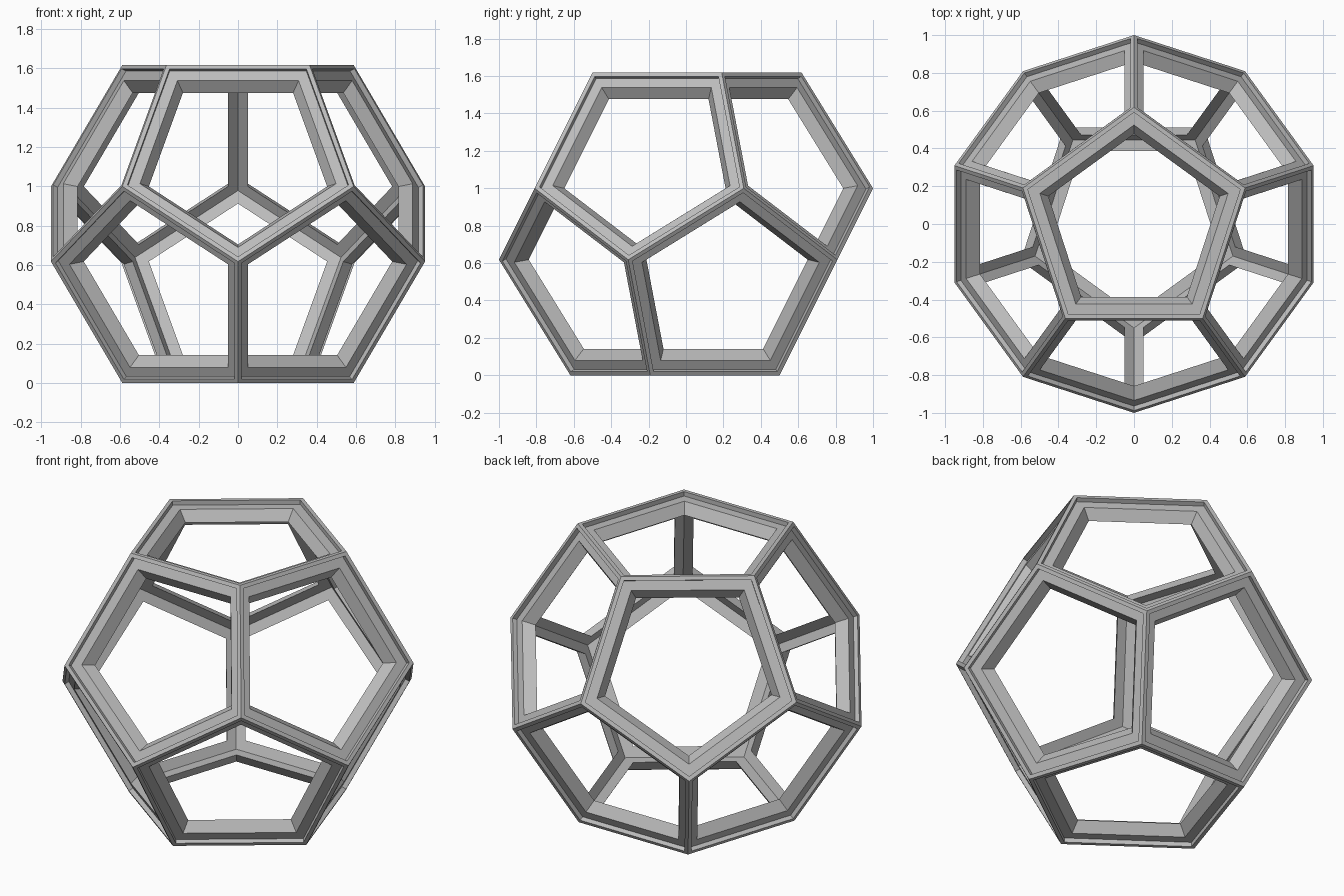
import bpy, bmesh, math
from mathutils import Matrix, Vector

cube = bpy.data.objects.get("Cube")
if cube:
    bpy.data.objects.remove(cube, do_unlink=True)

# One grey for the whole frame
grey = bpy.data.materials.new("grey")
grey.use_nodes = True
colour = (0.5, 0.5, 0.5, 1)
grey.diffuse_color = colour
grey.node_tree.nodes["Principled BSDF"].inputs["Base Color"].default_value = colour

# Pentagon face: distance from the body centre, and from face centre to edge
GOLDEN = (1 + math.sqrt(5)) / 2
DIST = GOLDEN / 2
APOTHEM = 0.5
DEPTH = 0.0885
inner = DIST - DEPTH

# Rim section as (apothem, height): raised lip, step, flat, opening wall, inside
PROFILE = [
    (APOTHEM, DIST),
    (0.478, DIST),
    (0.478, DIST - 0.0266),
    (0.424, DIST - 0.0266),
    (0.3855, inner),
    (APOTHEM * inner / DIST, inner),
]


def add_rim(bm, turn):
    """Sweep the rim section round one pentagon."""
    rings = []
    for apothem, height in PROFILE:
        radius = apothem / math.cos(math.pi / 5)
        rings.append([
            bm.verts.new(turn @ Vector((radius * math.cos(j * math.tau / 5),
                                        radius * math.sin(j * math.tau / 5),
                                        height)))
            for j in range(5)])
    for a, b in zip(rings, rings[1:]):
        for j in range(5):
            k = (j + 1) % 5
            bm.faces.new((a[j], a[k], b[k], b[j]))


# Top face and its five tilted neighbours; the rest are their opposites
turns = [Matrix.Rotation(math.pi / 2, 3, 'Z')]
for i in range(5):
    spin = Matrix.Rotation(-math.pi / 2 + i * math.tau / 5, 3, 'Z')
    turns.append(spin @ Matrix.Rotation(math.atan(2), 3, 'Y'))

bm = bmesh.new()
for turn in turns:
    add_rim(bm, turn)
    add_rim(bm, turn * -1)

# Weld the rims into one closed frame standing on the ground
bmesh.ops.remove_doubles(bm, verts=bm.verts, dist=0.0005)
bmesh.ops.recalc_face_normals(bm, faces=bm.faces)
bmesh.ops.translate(bm, verts=bm.verts, vec=(0, 0, DIST))

mesh = bpy.data.meshes.new("dodecahedron_frame")
bm.to_mesh(mesh)
bm.free()
mesh.materials.append(grey)
frame = bpy.data.objects.new("dodecahedron_frame", mesh)
bpy.context.collection.objects.link(frame)
